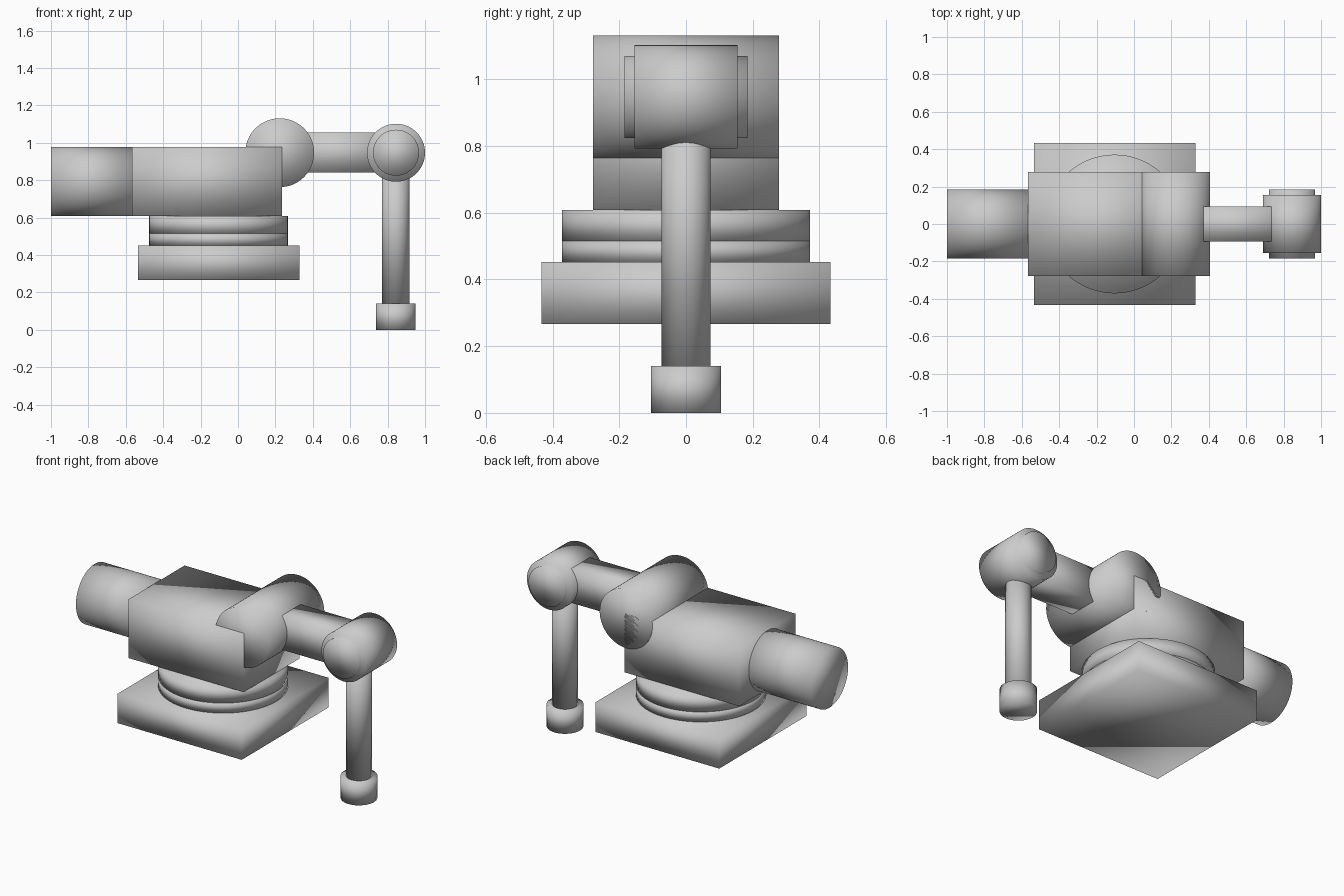
import bpy
import math

if "Cube" in bpy.data.objects:
    bpy.data.objects.remove(bpy.data.objects["Cube"])

grey = bpy.data.materials.new("plain grey")
grey.diffuse_color = (0.6, 0.6, 0.6, 1.0)
grey.use_nodes = True
grey.node_tree.nodes["Principled BSDF"].inputs["Base Color"].default_value = grey.diffuse_color


def finish(obj, name):
    obj.name = name
    obj.data.materials.append(grey)
    for face in obj.data.polygons:
        face.use_smooth = True
    return obj


def box(name, x, y, z):
    """Box from (low, high) ranges on each axis."""
    centre = [(a + b) / 2 for a, b in (x, y, z)]
    bpy.ops.mesh.primitive_cube_add(size=1, location=centre)
    obj = bpy.context.object
    obj.scale = [b - a for a, b in (x, y, z)]
    bpy.ops.object.transform_apply(location=False, rotation=False, scale=True)
    return finish(obj, name)


def cylinder(name, axis, radius, centre, low, high):
    """Cylinder along an axis; centre holds the two other coordinates."""
    i = "xyz".index(axis)
    location = list(centre)
    location.insert(i, (low + high) / 2)
    turn = {"x": (0, math.pi / 2, 0), "y": (math.pi / 2, 0, 0), "z": (0, 0, 0)}[axis]
    bpy.ops.mesh.primitive_cylinder_add(vertices=64, radius=radius, depth=high - low,
                                        location=location, rotation=turn)
    return finish(bpy.context.object, name)


# Square base and the two stacked turntable discs
box("base_plate", (-0.535, 0.329), (-0.433, 0.433), (0.266, 0.452))
cylinder("lower_turntable", "z", 0.371, (-0.104, 0), 0.452, 0.515)
cylinder("upper_turntable", "z", 0.371, (-0.104, 0), 0.515, 0.608)

# Main body with the motor behind it
box("body", (-0.567, 0.235), (-0.278, 0.278), (0.608, 0.979))
cylinder("motor", "x", 0.185, (0, 0.794), -1.0, -0.567)

# Shoulder, arm and wrist
cylinder("shoulder", "y", 0.184, (0.223, 0.947), -0.278, 0.278)
box("arm", (0.223, 0.845), (-0.093, 0.093), (0.841, 1.056))
cylinder("wrist", "y", 0.155, (0.845, 0.947), -0.155, 0.155)
cylinder("wrist_pin", "y", 0.123, (0.845, 0.947), -0.185, 0.185)

# Hanging rod and tool tip
cylinder("tool_rod", "z", 0.074, (0.843, 0), 0.14, 0.947)
cylinder("tool_tip", "z", 0.105, (0.843, 0), 0.0, 0.14)
